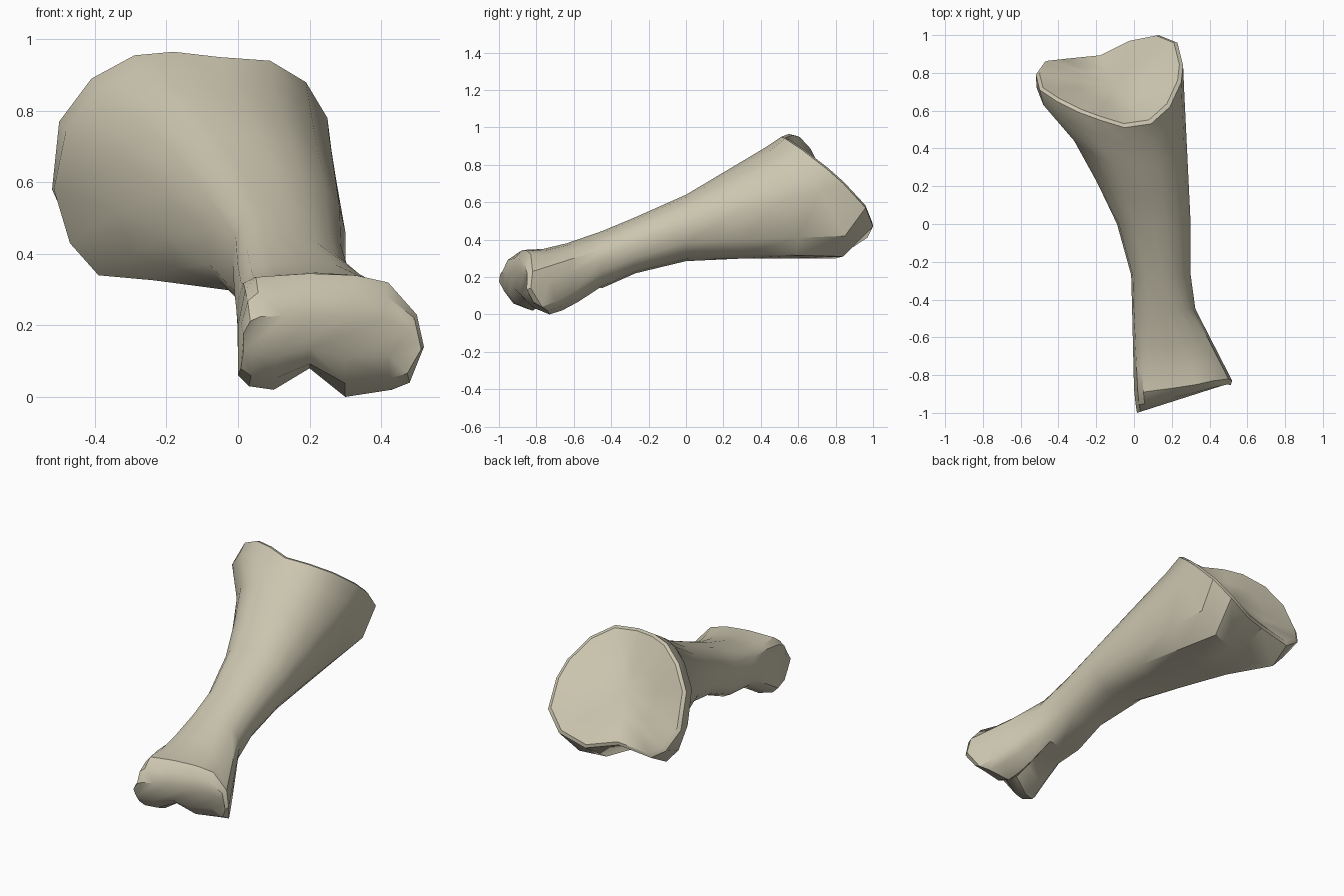
import bpy
import bmesh
from math import cos, sin, pi, radians
from mathutils import Vector

cube = bpy.data.objects.get("Cube")
if cube:
    bpy.data.objects.remove(cube)

SIDES = 16  # points per ring, starting at +x and passing over the top


def make_material(name, colour):
    mat = bpy.data.materials.new(name)
    mat.use_nodes = True
    mat.diffuse_color = colour
    mat.node_tree.nodes["Principled BSDF"].inputs["Base Color"].default_value = colour
    return mat


def shaft_ring(y, left, right, low, high):
    """Shaft cross-section: square on one side, ridged on the other."""
    def soft(v, power):
        return abs(v) ** power * (1 if v > 0 else -1)
    ring = []
    for i in range(SIDES):
        a = 2 * pi * i / SIDES
        power = .68 if cos(a) < 0 else 1.05 if sin(a) > 0 else .85
        ring.append(Vector(((left + right) / 2 + (right - left) / 2 * soft(cos(a), power), y,
                            (low + high) / 2 + (high - low) / 2 * soft(sin(a), power))))
    return ring


def blend(ring_a, ring_b, t):
    return [a.lerp(b, t) for a, b in zip(ring_a, ring_b)]


def inset(ring, centre, scale, push):
    return [centre + (p - centre) * scale + push for p in ring]


# Rim of the broad, slanted joint end
rim = [Vector(p) for p in (
    (.26, .84, .70), (.25, .75, .78), (.19, .62, .88), (.09, .53, .94),
    (-.05, .51, .95), (-.18, .55, .965), (-.29, .59, .955), (-.41, .65, .89),
    (-.50, .71, .77), (-.52, .79, .58), (-.47, .86, .47), (-.38, .87, .41),
    (-.18, .89, .44), (-.02, .97, .41), (.13, 1, .47), (.23, .96, .57))]

# Thick collar just below the rim, with two lobes underneath
collar = [Vector(p) for p in (
    (.265, .72, .66), (.255, .64, .73), (.2, .52, .82), (.1, .44, .87),
    (-.03, .42, .89), (-.17, .46, .91), (-.28, .51, .91), (-.39, .57, .86),
    (-.48, .63, .75), (-.515, .72, .58), (-.47, .74, .43), (-.39, .74, .34),
    (-.19, .66, .35), (-.04, .8, .3), (.11, .84, .31), (.22, .85, .42))]

# Two-lobed outline of the narrow joint end
knuckle = [Vector(p) for p in (
    (.52, -.83, .14), (.5, -.82, .23), (.42, -.83, .32), (.33, -.85, .34),
    (.2, -.87, .345), (.12, -.88, .34), (.05, -.89, .335), (.02, -.89, .3),
    (0, -.87, .2), (0, -.86, .06), (.03, -.85, .03), (.1, -.82, .02),
    (.2, -.78, .08), (.3, -.73, 0), (.43, -.74, .02), (.48, -.77, .04))]

# Front of the knuckle: flattened ring pulled forward, then a rounded step
front = [Vector((.26 + (p.x - .26) * .94, (-1 if p.z > .1 else -.975) + .3 * p.x,
                 .165 + (p.z - .165) * .35)) for p in knuckle]
step = blend(front, knuckle, .5)
for p in step:
    p.y -= .015
    p.z += .012 if p.z > .165 else -.015

# Shaft sections
neck = shaft_ring(-.45, -.01, .325, .14, .445)
waist = shaft_ring(-.27, -.015, .30, .22, .52)
middle = shaft_ring(0, -.09, .30, .285, .64)

# Back of the knuckle: full outer lobe, undercut inner lobe
rings = [front, step, knuckle]
for t, undercut in ((.25, .025), (.55, .05)):
    ring = blend(knuckle, neck, t)
    for i, p in enumerate(ring):
        if i in (9, 10, 11, 12):
            p.z += undercut
        elif i in (13, 14, 15):
            p.z -= .015
        elif p.z > .33:
            p.z -= .02
    rings.append(ring)
rings += [neck, waist, middle]

# Widening towards the broad end, hollow along one side
for t in (.35, .7):
    ring = blend(middle, collar, t)
    for p in ring:
        if p.x < 0:
            p.x *= 1 - .6 * t * (1 - t)
    rings.append(ring)
rings += [collar, rim]

# Bevelled edge and shallow dished joint face
centre = sum(rim, Vector()) / SIDES
normal = Vector((0, 0, 0))
for i, p in enumerate(rim):
    normal += (p - centre).cross(rim[i - 1] - centre)
normal.normalize()
if normal.y < 0:
    normal.negate()
rings.append(inset(rim, centre, .95, normal * .012))
rings.append(inset(rim, centre, .5, normal * -.015))

# Loft all rings into one bone
bm = bmesh.new()
loops = [[bm.verts.new(p) for p in ring] for ring in rings]
for a, b in zip(loops, loops[1:]):
    for i in range(SIDES):
        j = (i + 1) % SIDES
        bm.faces.new((a[i], a[j], b[j], b[i]))

# Close both ends
dish = bm.verts.new(centre - normal * .03)
for i in range(SIDES):
    bm.faces.new((loops[-1][i], loops[-1][(i + 1) % SIDES], dish))
for i in range(SIDES // 2 - 1):
    bm.faces.new((loops[0][i], loops[0][-i - 1], loops[0][-i - 2], loops[0][i + 1]))
bmesh.ops.recalc_face_normals(bm, faces=bm.faces)

mesh = bpy.data.meshes.new("bone")
bm.to_mesh(mesh)
bm.free()
mesh.materials.append(make_material("bone beige", (.60, .56, .43, 1)))
bone = bpy.data.objects.new("bone", mesh)
bpy.context.collection.objects.link(bone)

bpy.ops.object.select_all(action="DESELECT")
bone.select_set(True)
bpy.context.view_layer.objects.active = bone
bpy.ops.object.shade_smooth_by_angle(angle=radians(35))
